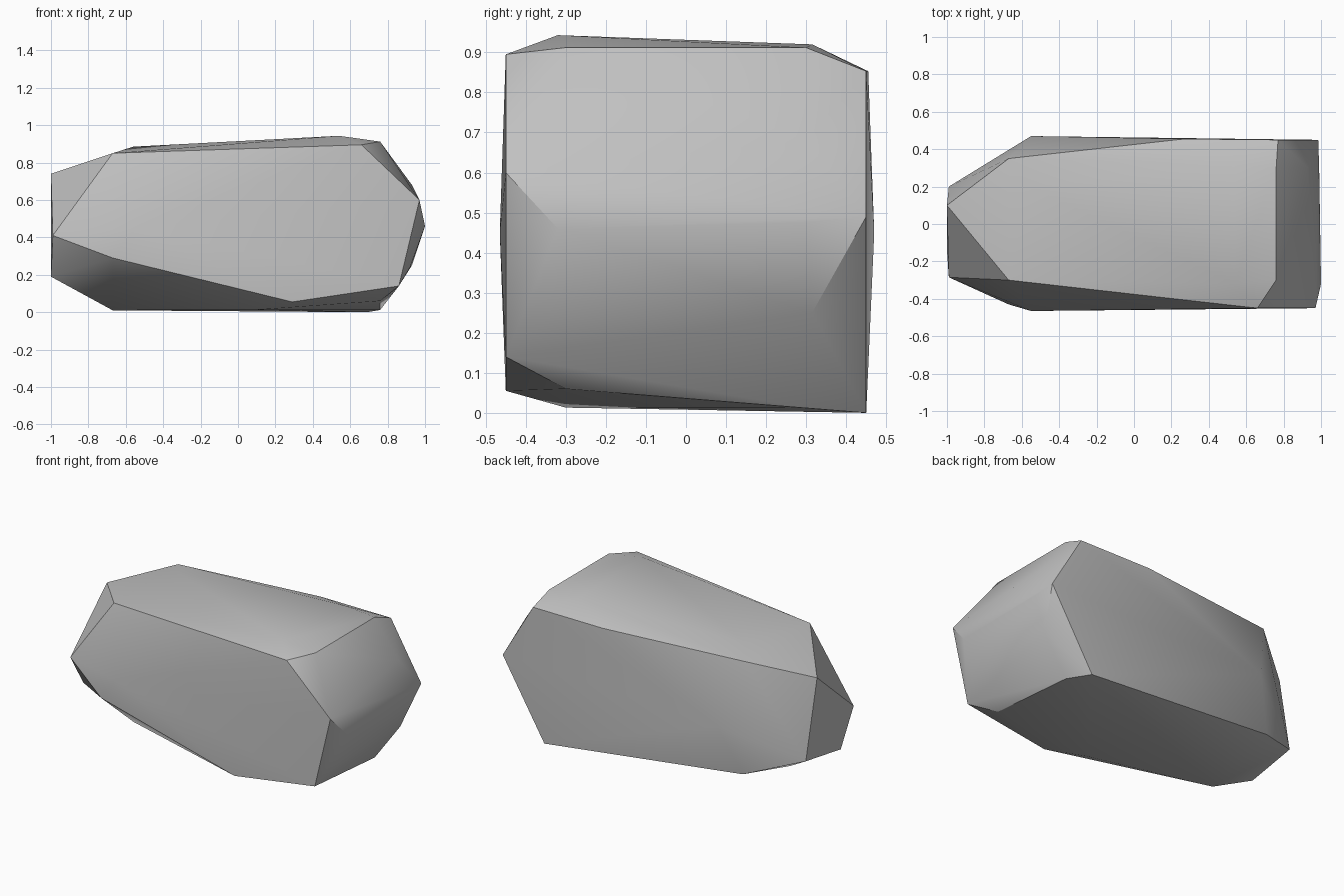
import bpy
import bmesh
import math

# Remove the default object
default_cube = bpy.data.objects.get("Cube")
if default_cube:
    bpy.data.objects.remove(default_cube, do_unlink=True)


def make_material(name, colour):
    material = bpy.data.materials.new(name)
    material.use_nodes = True
    material.diffuse_color = colour
    shader = next(n for n in material.node_tree.nodes if n.type == "BSDF_PRINCIPLED")
    shader.inputs["Base Color"].default_value = colour
    shader.inputs["Roughness"].default_value = 0.9
    return material


def hull_object(name, sections, material):
    """Wrap a faceted stone around the corner points of its sections."""
    bm = bmesh.new()
    for points in sections.values():
        for point in points:
            bm.verts.new(point)
    result = bmesh.ops.convex_hull(bm, input=bm.verts[:])
    spare = {g for key in ("geom_interior", "geom_unused") for g in result[key]
             if isinstance(g, bmesh.types.BMVert)}
    bmesh.ops.delete(bm, geom=list(spare), context="VERTS")
    bmesh.ops.recalc_face_normals(bm, faces=bm.faces[:])

    mesh = bpy.data.meshes.new(name)
    bm.to_mesh(mesh)
    bm.free()
    mesh.materials.append(material)
    stone = bpy.data.objects.new(name, mesh)
    bpy.context.collection.objects.link(stone)
    return stone


# Corner points of the stone, grouped by where they sit
sections = {
    "blunt_tip": [(-1, .1, .74), (-.99, .2, .24), (-.99, -.285, .41), (-1, -.14, .19)],
    "shoulder": [(-.67, -.3, .85), (-.67, .35, .85), (-.67, -.43, .29),
                 (-.67, -.1, .01), (-.67, .38, .14)],
    "bulging_sides": [(-.55, -.465, .45), (-.55, .47, .45)],
    "crown": [(-.56, .2, .885), (.54, -.32, .943), (.54, .315, .92),
              (.66, -.45, .895), (.27, .455, .853)],
    "keel": [(.29, -.45, .055), (.1, -.3, .013), (.76, -.3, .06),
             (.69, .45, 0), (.76, .3, .012)],
    "broad_end_rim": [(.76, -.3, .912), (.76, .3, .912), (.77, .45, .853),
                      (.97, -.45, .6), (.985, .45, .49), (.86, -.45, .14)],
    "broad_end_crest": [(1, -.32, .46), (.99, .3, .475), (.93, .315, .25),
                        (.92, -.34, .24), (.93, .3, .68)],
}

# Stone body with soft shading inside each broad facet
grey = make_material("stone_grey", (.53, .53, .53, 1))
rock = hull_object("rock", sections, grey)

bpy.ops.object.select_all(action="DESELECT")
rock.select_set(True)
bpy.context.view_layer.objects.active = rock
bpy.ops.object.shade_smooth_by_angle(angle=math.radians(30))
